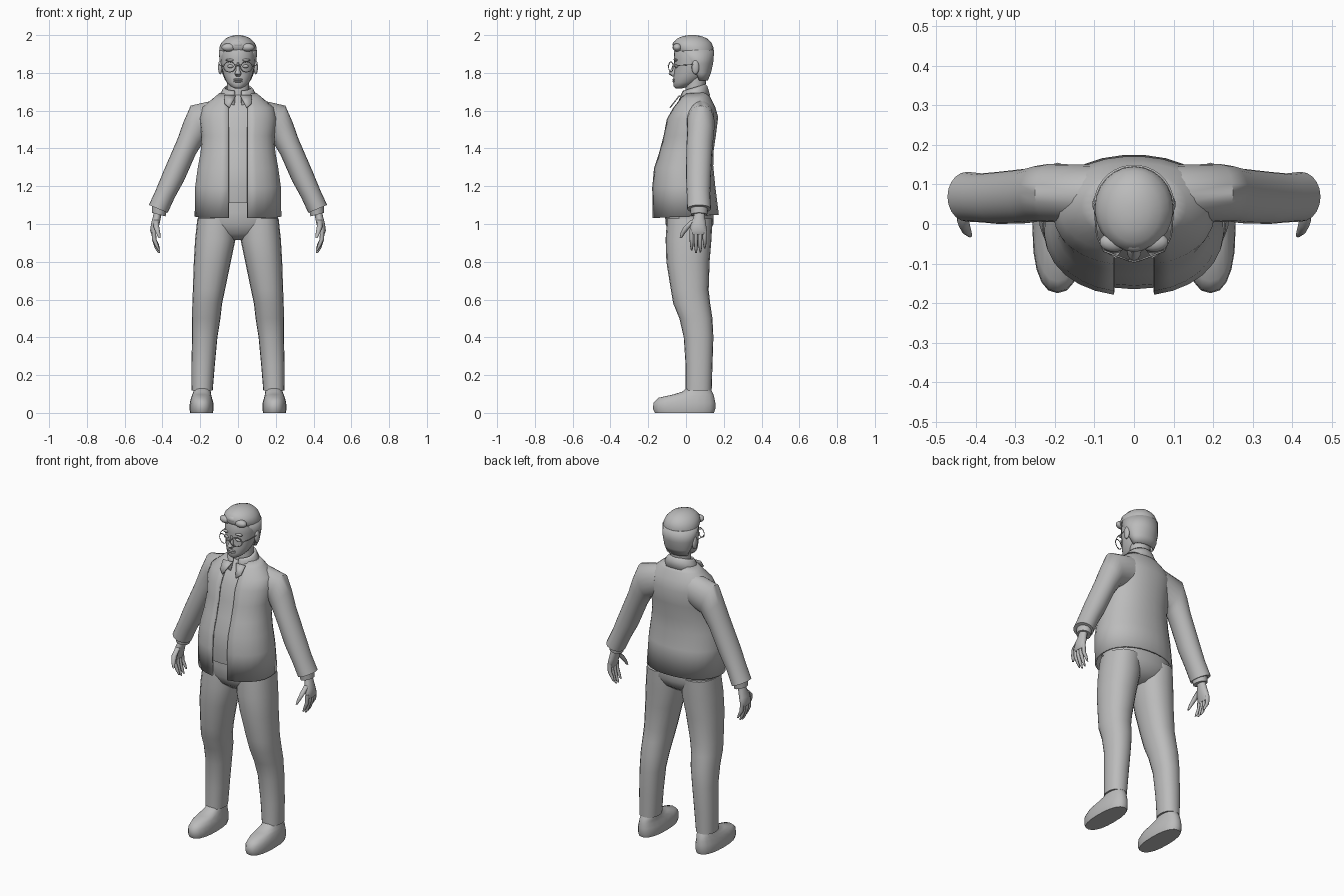
import bpy, bmesh
from math import sin, cos, pi, asin, radians, copysign
from mathutils import Vector

cube = bpy.data.objects.get("Cube")
if cube:
    bpy.data.objects.remove(cube)

grey = bpy.data.materials.new("plain_grey")
grey.use_nodes = True
tone = (0.5, 0.5, 0.5, 1)
grey.diffuse_color = tone
grey.node_tree.nodes["Principled BSDF"].inputs["Base Color"].default_value = tone


def finish(name, bm, angle=50, thickness=0):
    """Turn a bmesh into a smooth shaded object."""
    bmesh.ops.recalc_face_normals(bm, faces=bm.faces)
    mesh = bpy.data.meshes.new(name)
    bm.to_mesh(mesh)
    bm.free()
    mesh.materials.append(grey)
    obj = bpy.data.objects.new(name, mesh)
    bpy.context.collection.objects.link(obj)
    bpy.ops.object.select_all(action='DESELECT')
    obj.select_set(True)
    bpy.context.view_layer.objects.active = obj
    bpy.ops.object.shade_smooth_by_angle(angle=radians(angle))
    if thickness:
        solid = obj.modifiers.new("thickness", 'SOLIDIFY')
        solid.thickness = thickness
        solid.offset = 0
    return obj


def loft(name, sections, sides=20, power=1, side=1, gap=0, slope=0, thickness=0):
    """Skin rings given as (z, centre x, half width, front y, back y, tilt).
    A gap leaves a front opening of that half width; slope raises the back."""
    bm = bmesh.new()
    rings = []
    for z, cx, rx, front, back, *tilt in sections:
        t = radians(tilt[0]) if tilt else 0
        start = asin(min(0.95, gap / rx) ** (1 / power)) if gap else 0
        steps = sides - 1 if gap else sides
        ring = []
        for i in range(sides):
            a = -pi / 2 + start + (2 * pi - 2 * start) * i / steps
            u = rx * copysign(abs(cos(a)) ** power, cos(a))
            v = (back - front) / 2 * copysign(abs(sin(a)) ** power, sin(a))
            ring.append(bm.verts.new((side * (cx + u * cos(t)), (front + back) / 2 + v,
                                      z + u * sin(t) + slope * v)))
        rings.append(ring)
    for low, high in zip(rings, rings[1:]):
        for i in range(sides - 1 if gap else sides):
            j = (i + 1) % sides
            bm.faces.new((low[i], low[j], high[j], high[i]))
    if not gap:
        bm.faces.new(rings[0])
        bm.faces.new(rings[-1])
    return finish(name, bm, thickness=thickness)


def ball(name, centre, size):
    bm = bmesh.new()
    bmesh.ops.create_uvsphere(bm, u_segments=14, v_segments=9, radius=1)
    for v in bm.verts:
        v.co = Vector(centre) + v.co * Vector(size)
    return finish(name, bm)


def wire(name, points, radius, cyclic=False):
    """A round wire through the points."""
    curve = bpy.data.curves.new(name, 'CURVE')
    curve.dimensions = '3D'
    curve.bevel_depth = radius
    curve.bevel_resolution = 1
    line = curve.splines.new('POLY')
    line.points.add(len(points) - 1)
    for p, co in zip(line.points, points):
        p.co = (*co, 1)
    line.use_cyclic_u = cyclic
    curve.materials.append(grey)
    obj = bpy.data.objects.new(name, curve)
    bpy.context.collection.objects.link(obj)


def plate(name, points):
    bm = bmesh.new()
    bm.faces.new([bm.verts.new(p) for p in points])
    finish(name, bm, thickness=0.006)


# Open jacket over a shirt
torso = [(1.04, 0, .225, -.175, .17), (1.2, 0, .222, -.177, .15), (1.3, 0, .208, -.168, .14),
         (1.38, 0, .193, -.142, .142), (1.47, 0, .188, -.118, .155), (1.56, 0, .2, -.1, .166),
         (1.615, 0, .185, -.068, .15), (1.66, 0, .13, -.035, .128), (1.69, 0, .095, -.01, .11)]
loft("jacket", torso, sides=28, power=.92, gap=.05, slope=.05, thickness=.01)
shirt = [(z, cx, rx - .014, front + .012, back - .014) for z, cx, rx, front, back in torso]
shirt[0] = (1.11, 0, .205, -.155, .14)
loft("shirt", shirt, sides=24, power=.92)

# Collar with folded points
loft("shirt_collar", [(1.655, 0, .108, -.045, .125), (1.71, 0, .078, -.022, .11),
                      (1.72, 0, .068, -.015, .1)], gap=.018, slope=.3, thickness=.008)

# Trousers
loft("trouser_seat", [(.915, 0, .07, -.04, .07), (.95, 0, .16, -.085, .12), (1.0, 0, .214, -.108, .145),
                      (1.06, 0, .212, -.112, .145), (1.13, 0, .195, -.11, .13)], sides=24, power=.9)

for side, label in ((1, "left"), (-1, "right")):
    plate(label + "_collar_point", [(side * .012, -.034, 1.68), (side * .075, -.035, 1.68),
                                    (side * .07, -.07, 1.635), (side * .045, -.085, 1.615)])
    loft(label + "_trouser_leg",
         [(.118, .19, .056, -.002, .136), (.25, .185, .062, -.002, .14), (.4, .176, .067, -.012, .145),
          (.5, .168, .075, -.035, .14), (.58, .163, .079, -.068, .128), (.65, .154, .085, -.08, .12),
          (.8, .136, .098, -.104, .125), (.92, .12, .107, -.108, .135), (1.03, .115, .1, -.1, .14)],
         power=.9, side=side)
    loft(label + "_shoe",
         [(0, .193, .06, -.165, .148), (.02, .193, .064, -.175, .155), (.055, .193, .062, -.172, .155),
          (.08, .193, .055, -.145, .15), (.097, .192, .05, -.07, .146), (.112, .19, .046, -.02, .138),
          (.14, .19, .042, .01, .125)], power=.85, side=side)

    # Sleeve, cuff and hand
    loft(label + "_sleeve",
         [(1.563, .11, .095, .0, .15, 88), (1.533, .215, .1, .005, .152, 69),
          (1.475, .243, .077, .006, .148, 52), (1.41, .272, .063, .002, .14, 40),
          (1.25, .342, .06, .0, .132, 22), (1.16, .385, .054, .004, .128, 22),
          (1.08, .422, .054, .006, .132, 23)], side=side)
    loft(label + "_cuff", [(1.1, .414, .042, .02, .118, 20), (1.05, .42, .038, .026, .112, 15)],
         side=side)
    loft(label + "_palm",
         [(1.07, .423, .022, .045, .098), (1.035, .43, .022, .04, .1), (1.0, .438, .023, .024, .106),
          (.965, .446, .02, .02, .11), (.945, .446, .012, .024, .106)], sides=14, side=side)
    for k, finger in enumerate(("index", "middle", "ring", "little")):
        y = .03 + .023 * k
        tip = (.86, .846, .85, .87)[k]
        loft(f"{label}_{finger}_finger",
             [(.97, .446, .012, y - .011, y + .011), (.92, .444, .012, y - .011, y + .01),
              (tip + .025, .43, .01, y - .009, y + .009), (tip, .418, .005, y - .004, y + .004)],
             sides=8, side=side)
    loft(label + "_thumb",
         [(1.02, .433, .014, .025, .06), (.985, .432, .015, -.012, .026),
          (.955, .424, .012, -.028, -.002), (.925, .415, .006, -.034, -.022)], sides=8, side=side)

    # Ears, eyes and glasses
    ball(label + "_ear", (side * .094, .05, 1.83), (.012, .02, .038))
    ball(label + "_eye", (side * .04, -.052, 1.835), (.018, .012, .009))
    ball(label + "_brow", (side * .042, -.054, 1.868), (.026, .01, .007))
    rim = [(side * (.045 + .031 * cos(a)), -.08 + .012 * cos(a), 1.832 + .027 * sin(a))
           for a in (2 * pi * i / 20 for i in range(20))]
    wire(label + "_glasses_rim", rim, .0025, True)
    wire(label + "_glasses_temple", [(side * .076, -.068, 1.835), (side * .094, -.03, 1.84),
                                     (side * .1, .045, 1.845)], .0022)
wire("glasses_bridge", [(-.015, -.092, 1.835), (0, -.095, 1.84), (.015, -.092, 1.835)], .0025)

# Neck and head
loft("neck", [(1.64, 0, .066, -.01, .105), (1.7, 0, .058, -.002, .1), (1.79, 0, .06, -.005, .11)])
loft("head", [(1.718, 0, .018, -.055, -.02), (1.728, 0, .038, -.066, .015), (1.75, 0, .06, -.066, .065),
              (1.785, 0, .076, -.066, .105), (1.825, 0, .086, -.06, .125), (1.87, 0, .09, -.065, .135),
              (1.92, 0, .09, -.062, .135), (1.97, 0, .065, -.035, .11)], sides=24)
loft("nose", [(1.782, 0, .012, -.075, -.05), (1.795, 0, .019, -.093, -.04),
              (1.815, 0, .011, -.082, -.04), (1.855, 0, .008, -.064, -.04)], sides=10)
for name, z in (("upper_lip", 1.765), ("lower_lip", 1.755)):
    ball(name, (0, -.063, z), (.026, .009, .006))

# Hair: crown, swept fringe and back shell
loft("hair_crown", [(1.915, 0, .099, -.055, .146), (1.935, 0, .099, -.07, .145),
                    (1.96, 0, .088, -.068, .135), (1.982, 0, .066, -.047, .112),
                    (1.995, 0, .038, -.015, .08), (2.0, 0, .012, .015, .05)], sides=24)
for name, x, z in (("left_fringe", .05, 1.935), ("middle_fringe", 0, 1.95), ("right_fringe", -.05, 1.935)):
    ball(name, (x, -.046, z), (.038, .025, .022))
loft("hair_back", [(1.76, 0, .064, .05, .112), (1.8, 0, .08, .03, .128), (1.85, 0, .093, -.01, .14),
                   (1.92, 0, .098, -.05, .146)], sides=24, gap=.07, thickness=.008)
